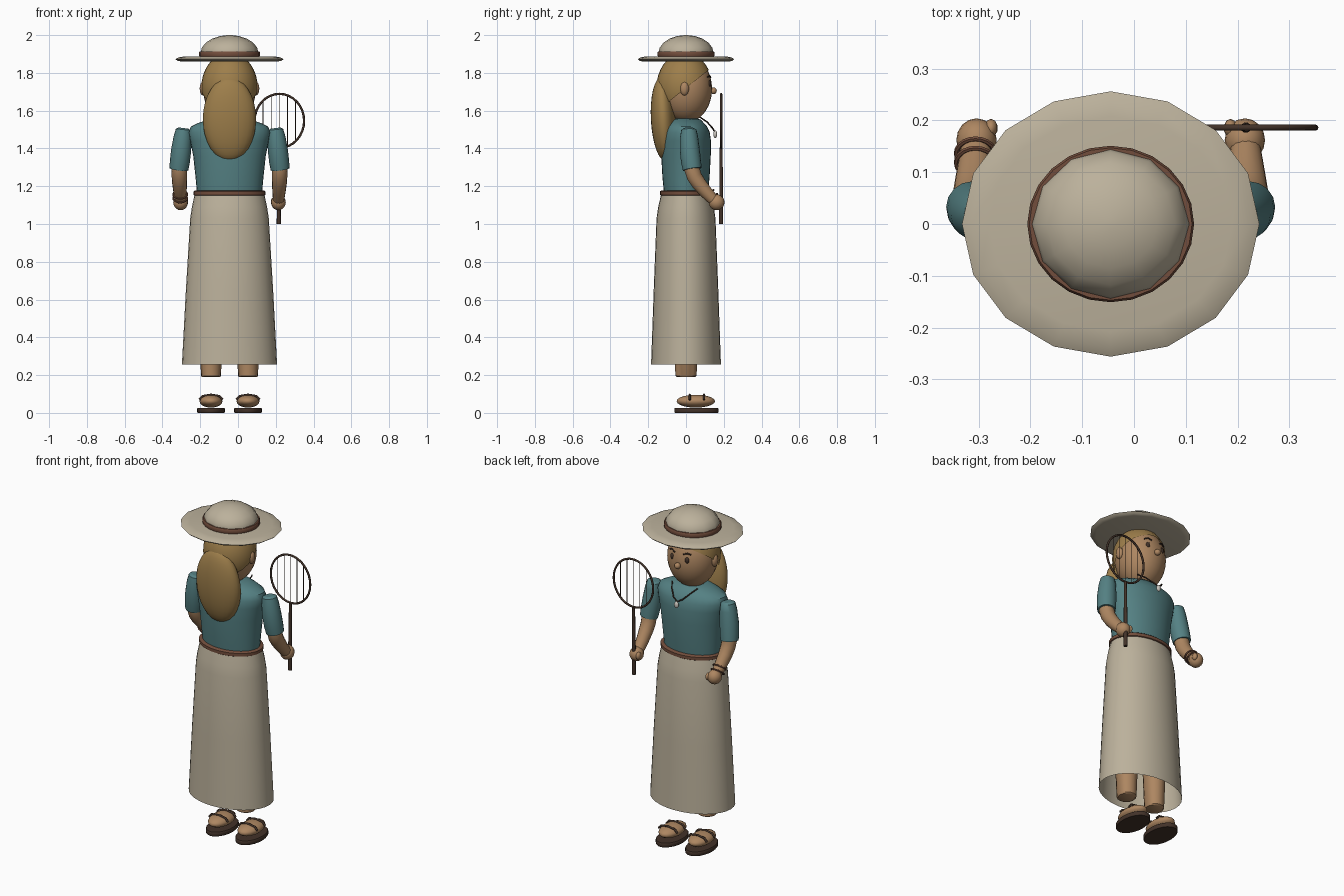
import bpy, bmesh, math
from mathutils import Vector

if "Cube" in bpy.data.objects:
    bpy.data.objects.remove(bpy.data.objects["Cube"])

CX = -0.045  # body centre line


def mat(name, r, g, b):
    m = bpy.data.materials.new(name)
    m.diffuse_color = (r, g, b, 1)
    m.use_nodes = True
    m.node_tree.nodes["Principled BSDF"].inputs["Base Color"].default_value = m.diffuse_color
    return m


CREAM = mat("cream", .50, .44, .33)
TEAL = mat("teal", .09, .22, .23)
SKIN = mat("skin", .42, .24, .12)
HAIR = mat("hair", .34, .21, .07)
BELT = mat("leather", .17, .075, .045)
DARK = mat("dark_brown", .055, .032, .022)
PEARL = mat("pearl", .60, .57, .52)


def finish(ob, material, angle=40):
    ob.data.materials.clear()
    ob.data.materials.append(material)
    bpy.ops.object.select_all(action='DESELECT')
    bpy.context.view_layer.objects.active = ob
    ob.select_set(True)
    if ob.type == 'CURVE':
        bpy.ops.object.convert(target='MESH')
        ob = bpy.context.object
    bpy.ops.object.shade_smooth_by_angle(angle=math.radians(angle))
    return ob


def new_mesh(name, bm, material, angle=40):
    bmesh.ops.recalc_face_normals(bm, faces=bm.faces)
    me = bpy.data.meshes.new(name)
    bm.to_mesh(me)
    bm.free()
    ob = bpy.data.objects.new(name, me)
    bpy.context.collection.objects.link(ob)
    return finish(ob, material, angle)


def loft(name, rings, material, x=CX, y=0, n=32, caps=True, angle=40):
    """Stack of elliptical rings (z, rx, ry)."""
    bm = bmesh.new()
    loops = []
    for z, rx, ry in rings:
        loops.append([bm.verts.new((x + rx * math.sin(2 * math.pi * i / n),
                                    y + ry * math.cos(2 * math.pi * i / n), z)) for i in range(n)])
    for a, b in zip(loops, loops[1:]):
        for i in range(n):
            j = (i + 1) % n
            bm.faces.new((a[i], a[j], b[j], b[i]))
    if caps:
        bm.faces.new(loops[0])
        bm.faces.new(loops[-1])
    return new_mesh(name, bm, material, angle)


def ball(name, loc, radii, material, seg=20, rings=12, cut=None, rot_x=0):
    """Ellipsoid, optionally trimmed by a plane (point, normal kept)."""
    bm = bmesh.new()
    bmesh.ops.create_uvsphere(bm, u_segments=seg, v_segments=rings, radius=1)
    bmesh.ops.scale(bm, vec=radii, verts=bm.verts)
    if cut:
        p = Vector(cut[0]) - Vector(loc)
        bmesh.ops.bisect_plane(bm, geom=bm.verts[:] + bm.edges[:] + bm.faces[:],
                               plane_co=p, plane_no=cut[1], clear_inner=True)
    ob = new_mesh(name, bm, material, 60)
    ob.location = loc
    ob.rotation_euler.x = rot_x
    return ob


def tube(name, pts, material, r=1.0, cyclic=False, res=3):
    """Round tube through points (x, y, z[, radius])."""
    cu = bpy.data.curves.new(name, 'CURVE')
    cu.dimensions = '3D'
    cu.bevel_depth = r
    cu.bevel_resolution = res
    cu.use_fill_caps = True
    sp = cu.splines.new('POLY')
    sp.points.add(len(pts) - 1)
    for p, q in zip(sp.points, pts):
        p.co = (*q[:3], 1)
        p.radius = q[3] if len(q) > 3 else 1
    sp.use_cyclic_u = cyclic
    ob = bpy.data.objects.new(name, cu)
    bpy.context.collection.objects.link(ob)
    return finish(ob, material, 50)


# hat
loft("hat_brim", [(1.860, .255, .228), (1.864, .275, .246), (1.873, .287, .256),
                  (1.882, .270, .240), (1.888, .235, .208)], CREAM, n=16, angle=60)
crown = [(1.88, .150, .140), (1.905, .154, .146)]
crown += [(1.905 + .095 * math.sin(t), .154 * math.cos(t), .146 * math.cos(t))
          for t in (math.radians(d) for d in (18, 36, 54, 72, 86))]
loft("hat_crown", crown, CREAM, n=12, angle=60)
loft("hat_band", [(1.885, .158, .148), (1.892, .161, .151), (1.908, .161, .151), (1.914, .157, .147)], BELT, n=24)

# head and face
ball("head", (CX, 0, 1.715), (.140, .138, .178), SKIN, 28, 18)
ball("hair_cap", (CX, -.008, 1.725), (.149, .148, .182), HAIR, 28, 18,
     cut=((CX, 0, 1.72), (0, -.62, .78)))
ball("hair_length", (CX, -.120, 1.555), (.141, .066, .222), HAIR, 24, 16, rot_x=math.radians(3))
ball("nose", (CX, .145, 1.705), (.018, .018, .018), SKIN, 12, 8)
for s in (-1, 1):
    ball("ear", (CX + s * .140, -.008, 1.717), (.018, .024, .037), SKIN, 12, 8)
    ball("eye", (CX + s * .048, .123, 1.742), (.014, .010, .018), DARK, 12, 8)
    tube("eyebrow", [(CX + s * .028, .131, 1.776), (CX + s * .050, .125, 1.785),
                     (CX + s * .070, .115, 1.778)], DARK, .004, res=1)
tube("mouth", [(CX + x, .119 - 6 * x * x, 1.648 + 9 * x * x)
               for x in (-.036, -.018, 0, .018, .036)], BELT, .004, res=1)
loft("neck", [(1.50, .055, .055), (1.60, .050, .050)], SKIN, n=16)

# blouse, belt and skirt
loft("blouse", [(1.16, .172, .116), (1.25, .180, .125), (1.36, .192, .131), (1.44, .208, .132),
                (1.485, .216, .126), (1.515, .205, .112), (1.535, .165, .095),
                (1.552, .110, .078), (1.560, .060, .058)], TEAL)
loft("belt", [(1.150, .184, .132), (1.154, .191, .138), (1.172, .191, .138), (1.177, .184, .132)], BELT)
loft("skirt", [(.255, .252, .185), (.65, .231, .171), (1.03, .208, .156), (1.09, .199, .147),
               (1.16, .184, .131)], CREAM, caps=False)

# necklace
V = [(.085, .075, 1.565), (.060, .112, 1.540), (.030, .140, 1.508), (0, .150, 1.492)]
tube("necklace_cord", [(CX - x, y, z) for x, y, z in V] + [(CX + x, y, z) for x, y, z in V[-2::-1]],
     DARK, .004, res=1)
ball("pendant", (CX, .155, 1.475), (.014, .010, .020), PEARL, 12, 8)

for s in (-1, 1):
    # arm
    ax = lambda pts: [(CX + s * p[0], *p[1:]) for p in pts]
    tube("sleeve", ax([(.243, .015, 1.508, .025), (.244, .015, 1.500, .040), (.248, .016, 1.46, .048),
                       (.256, .020, 1.39, .053), (.263, .027, 1.33, .053), (.268, .033, 1.29, .050)]),
         TEAL, res=6)
    tube("forearm", ax([(.264, .028, 1.35, .038), (.266, .032, 1.29, .042), (.265, .045, 1.25, .041),
                        (.264, .070, 1.212, .039), (.262, .105, 1.17, .035), (.260, .145, 1.128, .030)]),
         SKIN, res=5)
    ball("hand", (CX + s * .259, .162, 1.115), (.039, .042, .042), SKIN, 16, 10)
    ball("thumb", (CX + s * .231, .185, 1.118), (.013, .018, .022), SKIN, 10, 8)

    # leg and sandal
    lx = CX + s * .098
    loft("leg", [(.190, .048, .048), (.196, .053, .056), (.55, .066, .070), (1.05, .078, .085)], SKIN, x=lx, n=16)
    loft("sole", [(0, .070, .114), (.004, .073, .117), (.022, .073, .117), (.026, .070, .114)],
         DARK, x=lx, y=.055, n=24)
    ball("foot", (lx, .052, .062), (.061, .102, .034), SKIN, 16, 10)
    for y in (.020, .095):
        tube("sandal_strap", [(lx - .062, y, .070), (lx - .045, y, .089), (lx, y, .096),
                              (lx + .045, y, .089), (lx + .062, y, .070)], DARK, .006, res=2)

# bracelets on the free wrist
for k in range(2):
    bx = Vector((CX - .261, .118 + .018 * k, 1.157 - .020 * k))
    d = Vector((0, .64, -.77))
    u, v = Vector((1, 0, 0)), d.cross(Vector((1, 0, 0)))
    tube("bracelet", [tuple(bx + .037 * (u * math.cos(a) + v * math.sin(a)))
                      for a in (i * math.tau / 20 for i in range(20))], BELT, .005, True, 1)

# racket
RX, RY, RZ = .219, .186, 1.546
tube("racket_frame", [(RX + .131 * math.cos(a), RY, RZ + .143 * math.sin(a))
                      for a in (i * math.tau / 32 for i in range(32))], DARK, .006, True, 2)
tube("racket_handle", [(RX - .003, RY, 1.0, .011), (RX - .003, RY, 1.20, .010),
                       (RX - .001, RY, 1.405, .008)], DARK)
for k in range(-2, 3):
    x = .043 * k
    h = .143 * math.sqrt(1 - (x / .131) ** 2)
    tube("racket_string", [(RX + x, RY, RZ - h), (RX + x, RY, RZ + h)], DARK, .002, res=0)
